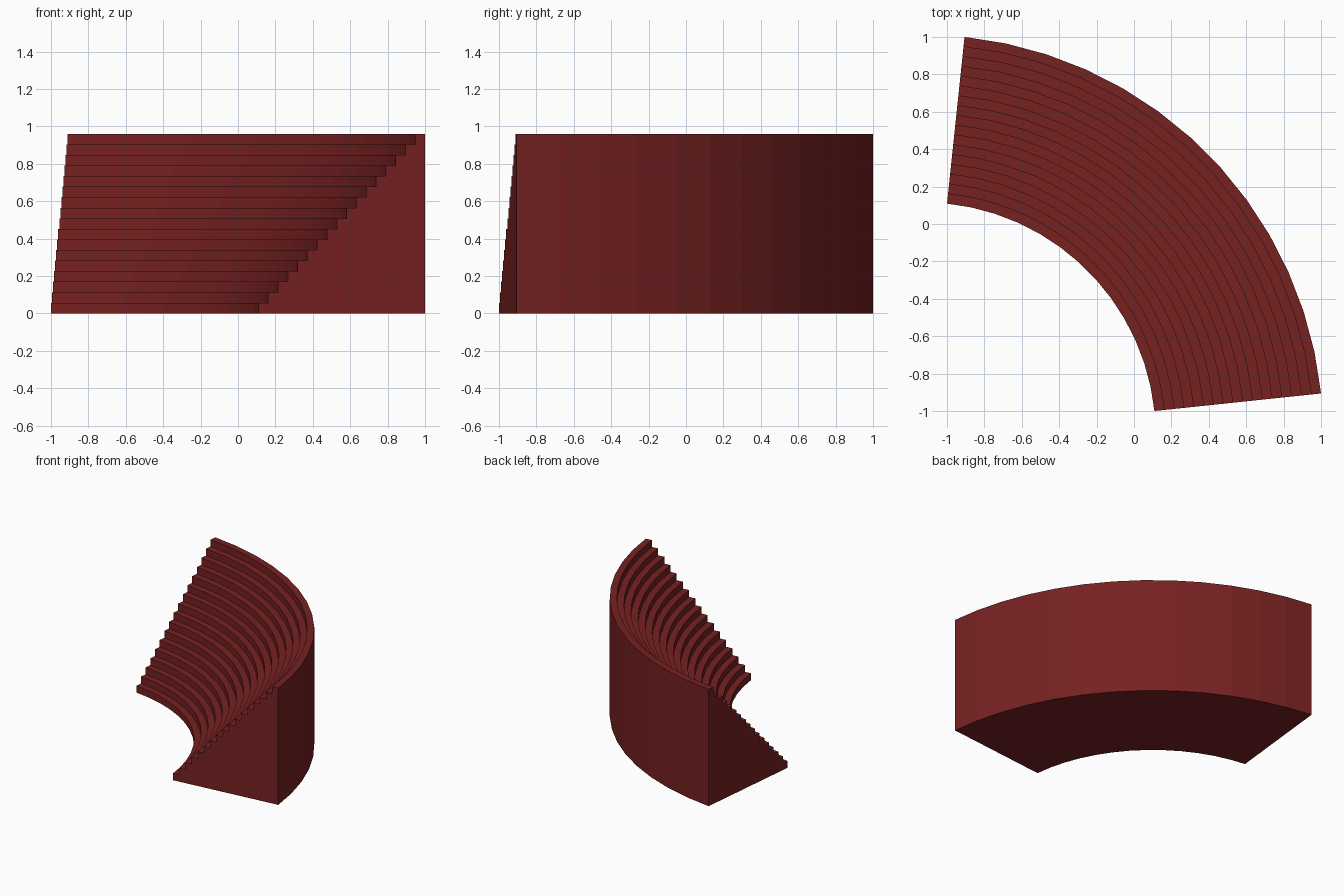
import bpy, bmesh
from math import cos, sin, radians

if "Cube" in bpy.data.objects:
    bpy.data.objects.remove(bpy.data.objects["Cube"])

STEPS, SEGS = 17, 13
R_IN, R_OUT, HEIGHT = 1.246, 2.142, 0.96
CENTRE = -1.130
A0, A1 = radians(6), radians(84)

# Stepped cross-section as (radius, height)
run, rise = (R_OUT - R_IN) / STEPS, HEIGHT / STEPS
profile = [(R_IN, 0)]
for i in range(STEPS):
    profile.append((R_IN + i * run, (i + 1) * rise))
    profile.append((R_IN + (i + 1) * run, (i + 1) * rise))
profile.append((R_OUT, 0))

# Sweep the section around the arc centre
bm = bmesh.new()
rings = []
for s in range(SEGS + 1):
    a = A0 + (A1 - A0) * s / SEGS
    rings.append([bm.verts.new((CENTRE + r * cos(a), CENTRE + r * sin(a), z))
                  for r, z in profile])
n = len(profile)
for p, q in zip(rings, rings[1:]):
    for i in range(n):
        j = (i + 1) % n
        bm.faces.new((p[i], p[j], q[j], q[i]))

# End walls
bm.faces.new(rings[0])
bm.faces.new(rings[-1][::-1])
bmesh.ops.recalc_face_normals(bm, faces=bm.faces)

mesh = bpy.data.meshes.new("curved_stepped_stand")
bm.to_mesh(mesh)
bm.free()
stand = bpy.data.objects.new("curved_stepped_stand", mesh)
bpy.context.collection.objects.link(stand)

# Dark red
mat = bpy.data.materials.new("dark_red")
mat.diffuse_color = (0.18, 0.015, 0.015, 1)
mat.use_nodes = True
mat.node_tree.nodes["Principled BSDF"].inputs["Base Color"].default_value = mat.diffuse_color
mesh.materials.append(mat)
